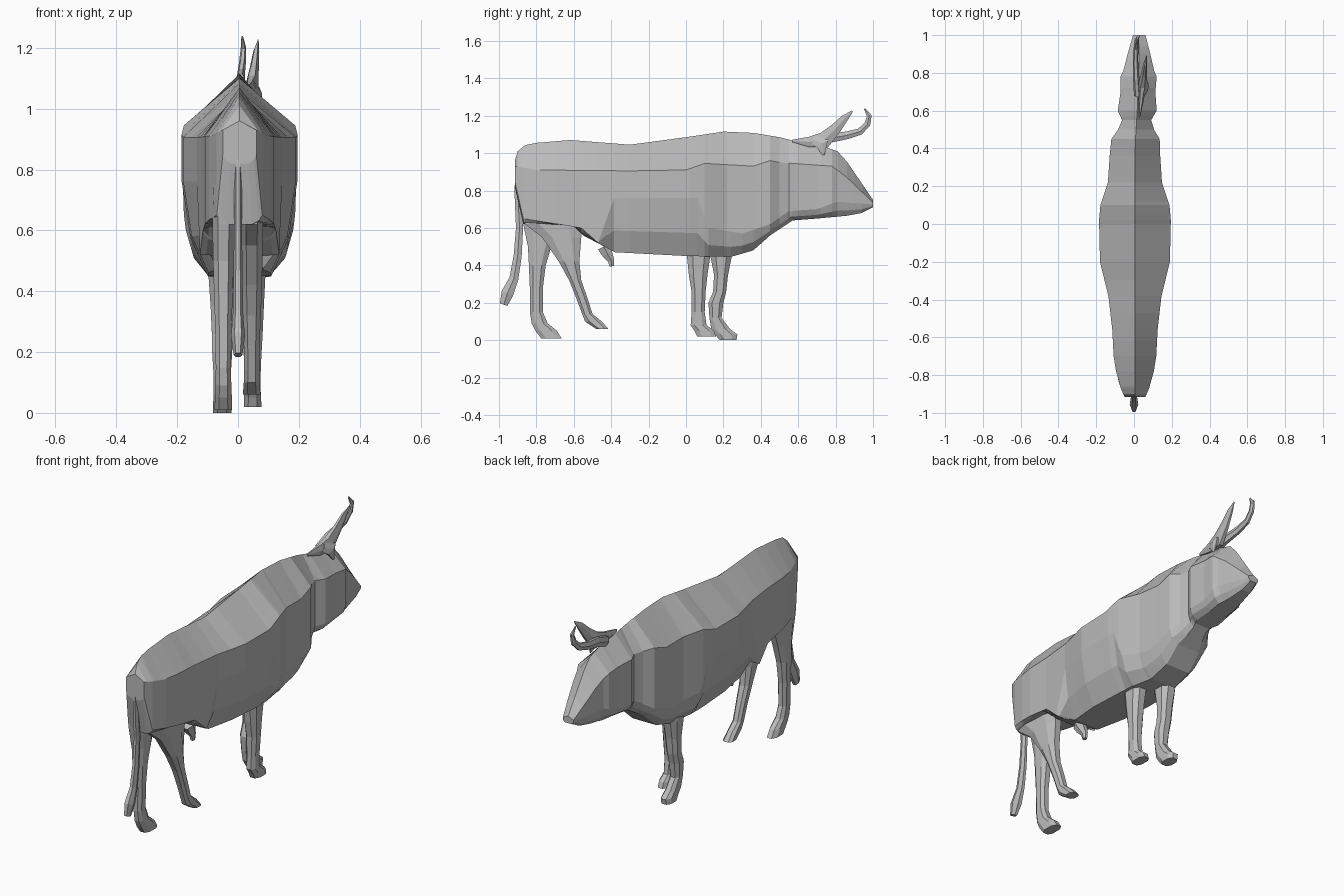
import bpy, bmesh, math
from mathutils import Vector

old_cube = bpy.data.objects.get("Cube")
if old_cube:
    bpy.data.objects.remove(old_cube, do_unlink=True)

# Single grey material
grey = bpy.data.materials.new("plain_grey")
grey.use_nodes = True
colour = (0.5, 0.5, 0.5, 1)
grey.diffuse_color = colour
grey.node_tree.nodes["Principled BSDF"].inputs["Base Color"].default_value = colour


def loft(name, rings):
    """Skin a closed solid over rings that share one point count."""
    bm = bmesh.new()
    loops = [[bm.verts.new(point) for point in ring] for ring in rings]
    count = len(loops[0])
    for lower, upper in zip(loops, loops[1:]):
        for i in range(count):
            j = (i + 1) % count
            bm.faces.new((lower[i], lower[j], upper[j], upper[i]))
    bm.faces.new(loops[0])
    bm.faces.new(reversed(loops[-1]))
    bmesh.ops.recalc_face_normals(bm, faces=bm.faces)
    mesh = bpy.data.meshes.new(name)
    bm.to_mesh(mesh)
    bm.free()
    mesh.materials.append(grey)
    part = bpy.data.objects.new(name, mesh)
    bpy.context.collection.objects.link(part)
    return part


def sample(profile, y):
    """Read a profile of (y, value) pairs at y by straight interpolation."""
    for (y0, v0), (y1, v1) in zip(profile, profile[1:]):
        if y <= y1:
            return v0 + (v1 - v0) * max(0, (y - y0) / (y1 - y0))
    return profile[-1][1]


def tube(name, path, radii, flatten=1.0, sides=6):
    """Tapered tube along a path that runs mostly in the side plane."""
    points = [Vector(p) for p in path]
    rings = []
    for i, (point, radius) in enumerate(zip(points, radii)):
        along = points[min(i + 1, len(points) - 1)] - points[max(i - 1, 0)]
        across = Vector((1, 0, 0))
        normal = along.cross(across).normalized()
        ring = []
        for k in range(sides):
            angle = math.tau * k / sides
            ring.append(point + radius * (flatten * math.cos(angle) * across
                                          + math.sin(angle) * normal))
        rings.append(ring)
    return loft(name, rings)


# Body and head: long profiles from rump to muzzle
spine = [(-.915, .96), (-.9, 1.01), (-.86, 1.043), (-.8, 1.055), (-.62, 1.07),
         (-.3, 1.045), (0, 1.085), (.2, 1.115), (.36, 1.108), (.5, 1.085),
         (.6, 1.06), (.72, 1.04), (.81, 1.01), (.86, .955), (1, .75)]
crease = [(-.915, .93), (-.8, .91), (-.3, .905), (0, .91), (.1, .945),
          (.36, .93), (.45, .96), (.5, .95), (.78, .93), (.86, .87), (1, .735)]
flank = [(-.915, .85), (-.87, .65), (-.56, .6), (-.47, .52), (-.385, .76),
         (.06, .76), (.12, .6), (.3, .57), (.45, .62), (.55, .69),
         (.7, .7), (.81, .74), (1, .725)]
belly = [(-.915, .82), (-.87, .62), (-.6, .615), (-.55, .56), (-.38, .47),
         (0, .45), (.24, .445), (.36, .48), (.45, .56), (.57, .64),
         (.7, .65), (.86, .665), (.94, .68), (1, .71)]
girth = [(-.915, .055), (-.87, .075), (-.78, .1), (-.7, .113), (-.56, .12),
         (-.385, .14), (-.2, .185), (.02, .19), (.1, .183), (.22, .143),
         (.45, .128), (.5, .095), (.55, .077), (.6, .103), (.7, .092),
         (.78, .096), (.81, .082), (.9, .06), (1, .033)]
sway = [(.4, .005), (.6, .017), (.8, .025), (1, .028)]

stations = sorted({y for profile in (spine, crease, flank, belly, girth)
                   for y, value in profile})
rings = []
for y in stations:
    top, edge, low, bottom, width, middle = (
        sample(p, y) for p in (spine, crease, flank, belly, girth, sway))
    chamfer = low + (bottom - low) * .6
    half = [(width, edge), (width, low), (width * .85, chamfer), (width * .55, bottom)]
    ring = [(middle, y, top)]
    ring += [(middle + x, y, z) for x, z in half]
    ring += [(middle - x, y, z) for x, z in reversed(half)]
    rings.append(ring)
loft("body_and_head", rings)


def leg(name, x_centre, levels):
    """Leg from (height, back y, front y, half width) levels, chamfered corners."""
    rings = []
    for z, back, front, half in levels:
        y_mid, depth = (back + front) / 2, (front - back) / 2
        ring = []
        for a, b in ((1, .5), (.5, 1), (-.5, 1), (-1, .5),
                     (-1, -.5), (-.5, -1), (.5, -1), (1, -.5)):
            ring.append((x_centre + a * half, y_mid + b * depth, z))
        rings.append(ring)
    loft(name, rings)


# Legs in mid stride
leg("hind_right_leg", -.048, [
    (.8, -.87, -.75, .026), (.74, -.885, -.7, .032), (.62, -.87, -.68, .036),
    (.5, -.845, -.72, .034), (.4, -.84, -.75, .031), (.28, -.835, -.765, .027),
    (.15, -.835, -.765, .025), (.09, -.825, -.74, .026), (.05, -.805, -.69, .028),
    (.01, -.775, -.665, .029)])
leg("hind_left_leg", .045, [
    (.8, -.87, -.72, .026), (.74, -.885, -.65, .032), (.62, -.86, -.56, .037),
    (.55, -.77, -.56, .036), (.42, -.68, -.57, .034), (.32, -.625, -.56, .03),
    (.22, -.585, -.525, .026), (.14, -.555, -.5, .025), (.1, -.54, -.45, .026),
    (.06, -.48, -.415, .029)])
leg("fore_right_leg", -.052, [
    (.55, .1, .26, .05), (.45, .13, .245, .045), (.35, .15, .225, .038),
    (.26, .145, .215, .034), (.2, .12, .2, .033), (.12, .125, .19, .028),
    (.06, .135, .235, .028), (.03, .155, .275, .03), (0, .18, .27, .03)])
leg("fore_left_leg", .048, [
    (.55, -.01, .16, .05), (.45, .005, .13, .042), (.35, .015, .115, .037),
    (.26, .03, .105, .033), (.15, .03, .1, .027), (.08, .025, .11, .026),
    (.05, .045, .15, .028), (.02, .06, .16, .029)])

# Tail with a tuft
tube("tail",
     [(0, -.895, .9), (0, -.9, .8), (0, -.89, .6), (0, -.9, .45),
      (0, -.92, .33), (0, -.955, .25), (0, -.975, .19)],
     [.018, .02, .022, .025, .028, .038, .024], flatten=.6)

# Sheath under the belly
tube("belly_sheath",
     [(0, -.44, .5), (0, -.42, .46), (0, -.4, .425), (0, -.398, .395)],
     [.04, .032, .02, .014], flatten=.8)

# Horns and the broad ear at the base of the near one
tube("left_horn",
     [(.03, .57, 1.065), (.038, .66, 1.06), (.045, .74, 1.07),
      (.053, .8, 1.13), (.06, .85, 1.188), (.066, .89, 1.225)],
     [.008, .032, .05, .034, .022, .004], flatten=.45)
tube("left_ear",
     [(.045, .68, 1.07), (.062, .73, 1.05), (.075, .735, .99)],
     [.03, .042, .006], flatten=.4)
tube("right_horn",
     [(.018, .68, 1.05), (.012, .77, 1.08), (.008, .86, 1.095), (.01, .93, 1.115),
      (.015, .97, 1.155), (.018, .98, 1.2), (.014, .955, 1.237)],
     [.03, .028, .024, .021, .019, .015, .005], flatten=.6)
